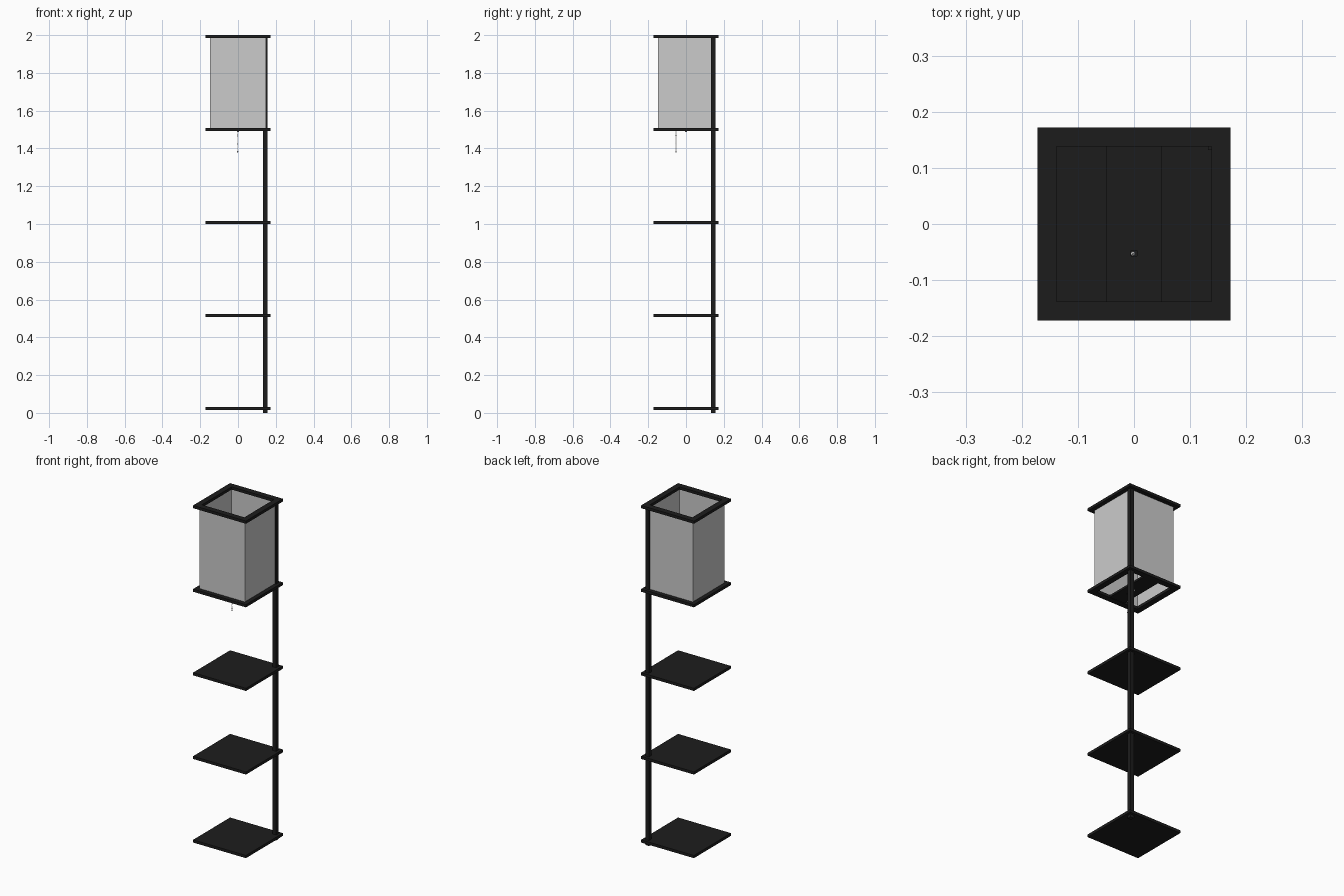
import bpy, bmesh
from mathutils import Matrix, Vector

if "Cube" in bpy.data.objects:
    bpy.data.objects.remove(bpy.data.objects["Cube"])

W, T, STEP = 0.172, 0.016, 0.492     # plate half width, thickness, level spacing
INNER = 0.138                        # frame opening half width
LEVELS = [2.0 - T / 2 - STEP * i for i in range(5)]


def material(name, color):
    m = bpy.data.materials.new(name)
    m.diffuse_color = color
    m.use_nodes = True
    m.node_tree.nodes["Principled BSDF"].inputs["Base Color"].default_value = m.diffuse_color
    return m


black = material("black_lacquer", (0.012, 0.012, 0.012, 1))
metal = material("chain_metal", (0.6, 0.6, 0.62, 1))


def finish(name, bm, mat=None, smooth=False):
    me = bpy.data.meshes.new(name)
    for f in bm.faces:
        f.smooth = smooth
    bm.to_mesh(me)
    bm.free()
    ob = bpy.data.objects.new(name, me)
    bpy.context.collection.objects.link(ob)
    if mat:
        me.materials.append(mat)
    return ob


def box(name, center, size, mat):
    bm = bmesh.new()
    bmesh.ops.create_cube(bm, size=1, matrix=Matrix.Translation(center) @ Matrix.Diagonal(Vector((*size, 1))))
    return finish(name, bm, mat)


def square_ring(name, outer, inner, z0, z1, mat=None):
    bm = bmesh.new()
    corners = [(-1, -1), (1, -1), (1, 1), (-1, 1)]
    loops = [[bm.verts.new((x * r, y * r, z)) for x, y in corners]
             for r, z in ((outer, z0), (outer, z1), (inner, z1), (inner, z0))]
    for k in range(4):
        a, b = loops[k], loops[(k + 1) % 4]
        for i in range(4):
            j = (i + 1) % 4
            bm.faces.new((a[i], a[j], b[j], b[i]))
    return finish(name, bm, mat)


# Shelves
for i, z in enumerate(LEVELS[2:]):
    box(f"shelf_{i + 1}", (0, 0, z), (2 * W, 2 * W, T), black)

# Shade frames and shade walls
for name, z in (("top_frame", LEVELS[0]), ("bottom_frame", LEVELS[1])):
    square_ring(name, W, INNER, z - T / 2, z + T / 2, black)
square_ring("shade", 0.147, 0.1455, LEVELS[1] + T / 2, LEVELS[0] - T / 2)

# Corner post
box("corner_post", (0.144, 0.144, 0.994), (0.024, 0.024, 1.988), black)

# Lamp support plank, built around a small hole for the pull chain
cy, h, zp = -0.052, 0.005, LEVELS[1]
for s in (-1, 1):
    box("support_plank_side", (s * (0.05 + h) / 2, 0, zp), (0.05 - h, 2 * INNER, 0.012), black)
    y0, y1 = sorted((cy + s * h, s * INNER))
    box("support_plank_middle", (0, (y0 + y1) / 2, zp), (2 * h, y1 - y0, 0.012), black)

# Centre screw under the plank
bm = bmesh.new()
bmesh.ops.create_cone(bm, cap_ends=True, segments=16, radius1=0.004, radius2=0.005, depth=0.008,
                      matrix=Matrix.Translation((0, 0, zp - 0.009)))
finish("centre_screw", bm, metal)

# Beaded pull chain with end knob
bm = bmesh.new()
for i in range(25):
    bmesh.ops.create_uvsphere(bm, u_segments=8, v_segments=6, radius=0.0019,
                              matrix=Matrix.Translation((-0.002, cy - 0.001, 1.386 + i * 0.005)))
bmesh.ops.create_cone(bm, segments=6, radius1=0.0007, radius2=0.0007, depth=0.12,
                      matrix=Matrix.Translation((-0.002, cy - 0.001, 1.446)))
finish("pull_chain", bm, metal, True)
bm = bmesh.new()
bmesh.ops.create_uvsphere(bm, u_segments=12, v_segments=8, radius=0.004,
                          matrix=Matrix.Translation((-0.002, cy - 0.001, 1.382)))
finish("chain_knob", bm, metal, True)
